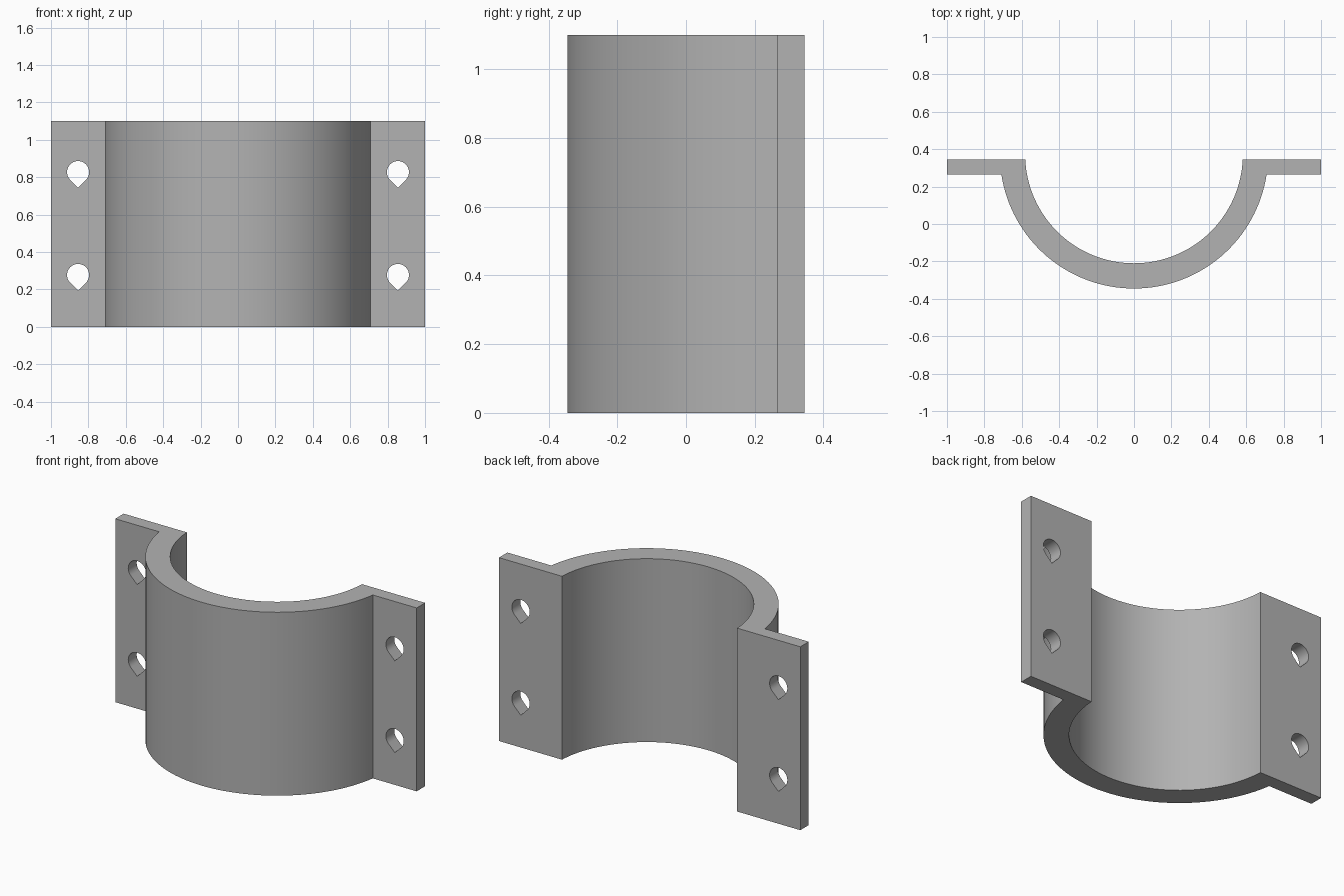
import bpy, bmesh, math
from mathutils import Vector

if "Cube" in bpy.data.objects:
    bpy.data.objects.remove(bpy.data.objects["Cube"], do_unlink=True)

HEIGHT = 1.1
BACK, FLANGE_FRONT = 0.345, 0.265        # flange faces in y
CENTRE_Y, R_OUT, R_IN = 0.372, 0.717, 0.582
HOLE_X, HOLE_R = 0.855, 0.059

grey = bpy.data.materials.new("grey")
grey.use_nodes = True
colour = (0.45, 0.45, 0.45, 1)
grey.diffuse_color = colour
grey.node_tree.nodes["Principled BSDF"].inputs["Base Color"].default_value = colour


def prism(name, points, direction):
    """Extrude a closed outline along a direction."""
    bm = bmesh.new()
    face = bm.faces.new([bm.verts.new(p) for p in points])
    ext = bmesh.ops.extrude_face_region(bm, geom=[face])
    verts = [g for g in ext["geom"] if isinstance(g, bmesh.types.BMVert)]
    bmesh.ops.translate(bm, verts=verts, vec=Vector(direction))
    bmesh.ops.recalc_face_normals(bm, faces=bm.faces)
    mesh = bpy.data.meshes.new(name)
    bm.to_mesh(mesh)
    bm.free()
    mesh.materials.append(grey)
    obj = bpy.data.objects.new(name, mesh)
    bpy.context.collection.objects.link(obj)
    return obj


def arc(radius, end_y, steps=64):
    """Arc through the front, from left to right, ending at end_y on both sides."""
    drop = math.asin((CENTRE_Y - end_y) / radius)
    span = math.pi - 2 * drop
    angles = [-drop - span * i / steps for i in range(steps + 1)]
    return [(radius * math.cos(a), CENTRE_Y + radius * math.sin(a), 0) for a in angles]


# Half-round saddle with two side flanges
outline = ([(1, BACK, 0), (1, FLANGE_FRONT, 0)] + arc(R_OUT, FLANGE_FRONT)
           + [(-1, FLANGE_FRONT, 0), (-1, BACK, 0)] + arc(R_IN, BACK)[::-1])
clamp = prism("clamp_half", outline, (0, 0, HEIGHT))

# Teardrop bolt holes, points down
for side in (-1, 1):
    for z in (0.277, 0.827):
        hole = [(side * HOLE_X + HOLE_R * math.cos(a), 0.2, z + HOLE_R * math.sin(a))
                for a in (math.radians(-45 + 270 * i / 30) for i in range(31))]
        hole.append((side * HOLE_X, 0.2, z - HOLE_R * math.sqrt(2)))
        cutter = prism("hole_cutter", hole, (0, 0.2, 0))
        cutter.hide_render = True
        cut = clamp.modifiers.new("bolt_hole", "BOOLEAN")
        cut.operation, cut.solver, cut.object = "DIFFERENCE", "EXACT", cutter
        bpy.ops.object.select_all(action="DESELECT")
        clamp.select_set(True)
        bpy.context.view_layer.objects.active = clamp
        bpy.ops.object.modifier_apply(modifier=cut.name)
        bpy.data.objects.remove(cutter, do_unlink=True)

bpy.ops.object.shade_smooth_by_angle(angle=math.radians(30))
